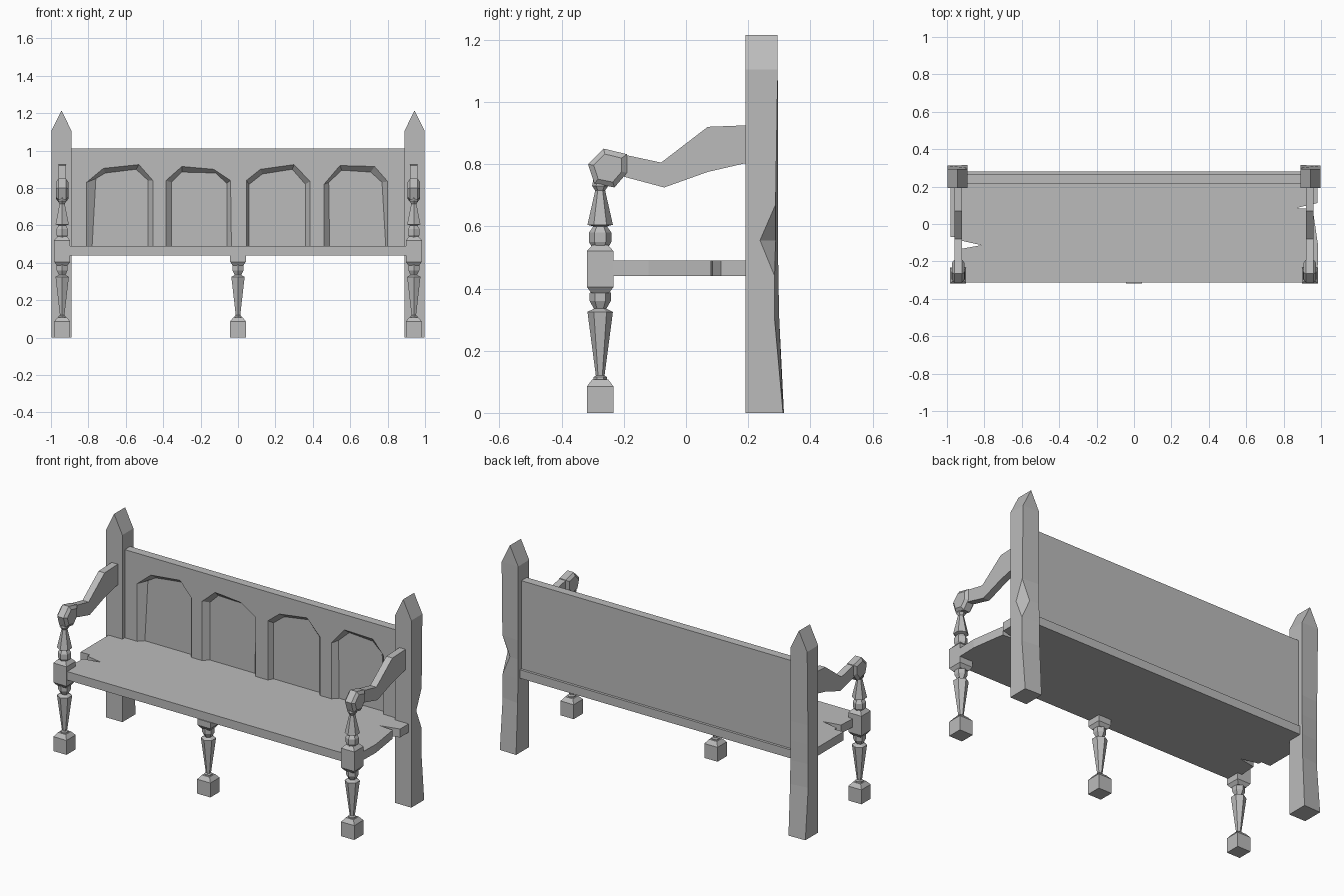
import bpy, bmesh, math
from mathutils import Vector

cube = bpy.data.objects.get("Cube")
if cube:
    bpy.data.objects.remove(cube, do_unlink=True)

GREY = (0.5, 0.5, 0.5, 1)
mat = bpy.data.materials.new("weathered grey")
mat.use_nodes = True
mat.diffuse_color = GREY
mat.node_tree.nodes["Principled BSDF"].inputs["Base Color"].default_value = GREY


def finish(bm, name):
    bmesh.ops.remove_doubles(bm, verts=bm.verts, dist=0.0005)
    bmesh.ops.recalc_face_normals(bm, faces=bm.faces)
    mesh = bpy.data.meshes.new(name)
    bm.to_mesh(mesh)
    bm.free()
    mesh.materials.append(mat)
    obj = bpy.data.objects.new(name, mesh)
    bpy.context.collection.objects.link(obj)
    return obj


def loft(bm, rings, caps=True):
    """Skin a list of equal-length closed rings."""
    loops = [[bm.verts.new(p) for p in ring] for ring in rings]
    n = len(loops[0])
    for a, b in zip(loops, loops[1:]):
        for i in range(n):
            j = (i + 1) % n
            bm.faces.new((a[i], a[j], b[j], b[i]))
    if caps:
        bm.faces.new(loops[0])
        bm.faces.new(loops[-1])


def turned(bm, x, y, profile, sides):
    """Stack regular rings; profile holds (radius, height)."""
    turn = math.pi / 4 if sides == 4 else math.pi / 2
    scale = math.sqrt(2) if sides == 4 else 1
    rings = []
    for r, z in profile:
        angles = [turn + i * math.tau / sides for i in range(sides)]
        rings.append([(x + r * scale * math.cos(a), y + r * scale * math.sin(a), z)
                      for a in angles])
    loft(bm, rings)


# Front legs: square blocks joined by six-sided turnings
LEG_Y = -0.276
FOOT = [(0.043, 0), (0.043, 0.085), (0.025, 0.108)]
LOWER_TURNING = [(0.022, 0.105), (0.022, 0.115), (0.014, 0.12), (0.041, 0.325),
                 (0.02, 0.335), (0.034, 0.36), (0.034, 0.385), (0.022, 0.41)]
BLOCK = [(0.028, 0.385), (0.043, 0.405), (0.043, 0.52), (0.025, 0.54)]
UPPER_TURNING = [(0.025, 0.53), (0.036, 0.55), (0.036, 0.58), (0.022, 0.6),
                 (0.041, 0.605), (0.016, 0.715), (0.026, 0.73), (0.022, 0.75)]
MIDDLE_BLOCK = [(0.028, 0.385), (0.042, 0.405), (0.042, 0.441)]

for name, x in (("right_front_leg", -0.94), ("middle_front_leg", 0), ("left_front_leg", 0.94)):
    bm = bmesh.new()
    turned(bm, x, LEG_Y, FOOT, 4)
    turned(bm, x, LEG_Y, LOWER_TURNING, 6)
    if x:
        turned(bm, x, LEG_Y, BLOCK, 4)
        turned(bm, x, LEG_Y, UPPER_TURNING, 6)
    else:
        turned(bm, x, LEG_Y, MIDDLE_BLOCK, 4)
    finish(bm, name)

# Armrests: a bent bar ending in a faceted knob
ARM = [(0.2, 0.925), (0.07, 0.92), (-0.08, 0.805), (-0.22, 0.835),
       (-0.22, 0.765), (-0.07, 0.725), (0.07, 0.775), (0.2, 0.805)]
KNOB = [(-0.315, 0.8), (-0.265, 0.85), (-0.19, 0.832),
        (-0.19, 0.772), (-0.23, 0.725), (-0.295, 0.738)]
knob_mid = Vector((-0.25, 0.787))

for name, x in (("right_armrest", -0.94), ("left_armrest", 0.94)):
    bm = bmesh.new()
    loft(bm, [[(x + dx, y, z) for y, z in ARM] for dx in (-0.02, 0.02)])
    rings = []
    for dx, s in ((-0.033, 0.72), (-0.02, 1), (0.02, 1), (0.033, 0.72)):
        ring = [knob_mid + (Vector(p) - knob_mid) * s for p in KNOB]
        rings.append([(x + dx, p.x, p.y) for p in ring])
    loft(bm, rings)
    finish(bm, name)

# Seat plank with split and chipped ends
SEAT = [(-0.93, -0.313), (0.98, -0.313), (0.985, -0.12), (0.96, 0.05), (0.955, 0.08),
        (0.865, 0.085), (0.98, 0.112), (0.98, 0.2), (0.9, 0.2), (0.9, 0.28),
        (-0.9, 0.28), (-0.9, 0.2), (-0.98, 0.2), (-0.98, -0.07), (-0.92, -0.07),
        (-0.92, -0.09), (-0.815, -0.113), (-0.92, -0.132)]
bm = bmesh.new()
loft(bm, [[(x, y, z) for x, y in SEAT] for z in (0.44, 0.49)])
finish(bm, "seat")

# Backrest panel: four hand-carved arches, each an outer and an inner line
FOOT_Z, TOP_Z, FRONT_Y, RECESS_Y, BACK_Y, SIDE = 0.488, 1.01, 0.215, 0.245, 0.265, 0.895
ARCHES = [
    ([(-0.81, FOOT_Z), (-0.81, 0.83), (-0.72, 0.905), (-0.53, 0.925), (-0.455, 0.84), (-0.455, FOOT_Z)],
     [(-0.78, FOOT_Z), (-0.76, 0.85), (-0.71, 0.88), (-0.545, 0.9), (-0.48, 0.84), (-0.48, FOOT_Z)]),
    ([(-0.385, FOOT_Z), (-0.385, 0.84), (-0.3, 0.915), (-0.13, 0.9), (-0.04, 0.84), (-0.035, FOOT_Z)],
     [(-0.355, FOOT_Z), (-0.355, 0.83), (-0.3, 0.885), (-0.12, 0.88), (-0.06, 0.825), (-0.06, FOOT_Z)]),
    ([(0.045, FOOT_Z), (0.045, 0.84), (0.12, 0.9), (0.3, 0.925), (0.385, 0.835), (0.385, FOOT_Z)],
     [(0.06, FOOT_Z), (0.06, 0.82), (0.13, 0.875), (0.29, 0.9), (0.36, 0.82), (0.36, FOOT_Z)]),
    ([(0.46, FOOT_Z), (0.46, 0.82), (0.545, 0.92), (0.73, 0.915), (0.8, 0.835), (0.8, FOOT_Z)],
     [(0.49, FOOT_Z), (0.485, 0.83), (0.555, 0.895), (0.71, 0.885), (0.77, 0.83), (0.79, FOOT_Z)]),
]
bm = bmesh.new()


def line(points, y):
    return [bm.verts.new((x, y, z)) for x, z in points]


front = line([(-SIDE, TOP_Z), (-SIDE, FOOT_Z)], FRONT_Y)
bottom = [front[1]]
for outer, inner in ARCHES:
    rim, floor = line(outer, FRONT_Y), line(inner, RECESS_Y)
    front += rim
    bottom += [rim[0], floor[0], floor[-1], rim[-1]]
    bm.faces.new(floor)
    for i in range(len(rim) - 1):
        bm.faces.new((rim[i], rim[i + 1], floor[i + 1], floor[i]))
front += line([(SIDE, FOOT_Z), (SIDE, TOP_Z)], FRONT_Y)
bottom.append(front[-2])
back = line([(-SIDE, TOP_Z), (-SIDE, FOOT_Z), (SIDE, FOOT_Z), (SIDE, TOP_Z)], BACK_Y)
bm.faces.new(front)
bm.faces.new(back)
bm.faces.new(bottom + [back[2], back[1]])
bm.faces.new((front[0], front[1], back[1], back[0]))
bm.faces.new((front[-2], front[-1], back[3], back[2]))
bm.faces.new((front[-1], front[0], back[0], back[3]))
finish(bm, "backrest_panel")

# Back posts: gabled tops, splayed feet, a chipped corner on the left one
# Each level: height, outer back depth, inner back depth, chip size
LEVELS = [(0, 0.312, 0.315, 0), (0.3, 0.285, 0.3, 0), (0.44, 0.285, 0.297, 0),
          (0.555, 0.288, 0.296, 0.05), (0.67, 0.288, 0.296, 0), (1.105, 0.295, 0.295, 0)]
for name, side, chipped in (("right_back_post", -1, False), ("left_back_post", 1, True)):
    bm = bmesh.new()
    rings = []
    for z, outer_y, inner_y, chip in LEVELS:
        chip *= chipped
        rings.append([(side * x, y, z) for x, y in (
            (0.89, 0.192), (0.998, 0.192), (0.998, outer_y - chip),
            (0.998 - chip, outer_y), (0.89, inner_y))])
    # Gable ridge runs front to back
    mid = side * 0.944
    rings.append([(mid, y, 1.215) for y in (0.192, 0.192, 0.295, 0.295, 0.295)])
    loft(bm, rings, caps=False)
    bmesh.ops.remove_doubles(bm, verts=bm.verts, dist=0.0005)
    bmesh.ops.holes_fill(bm, edges=[e for e in bm.edges if e.is_boundary])
    finish(bm, name)
